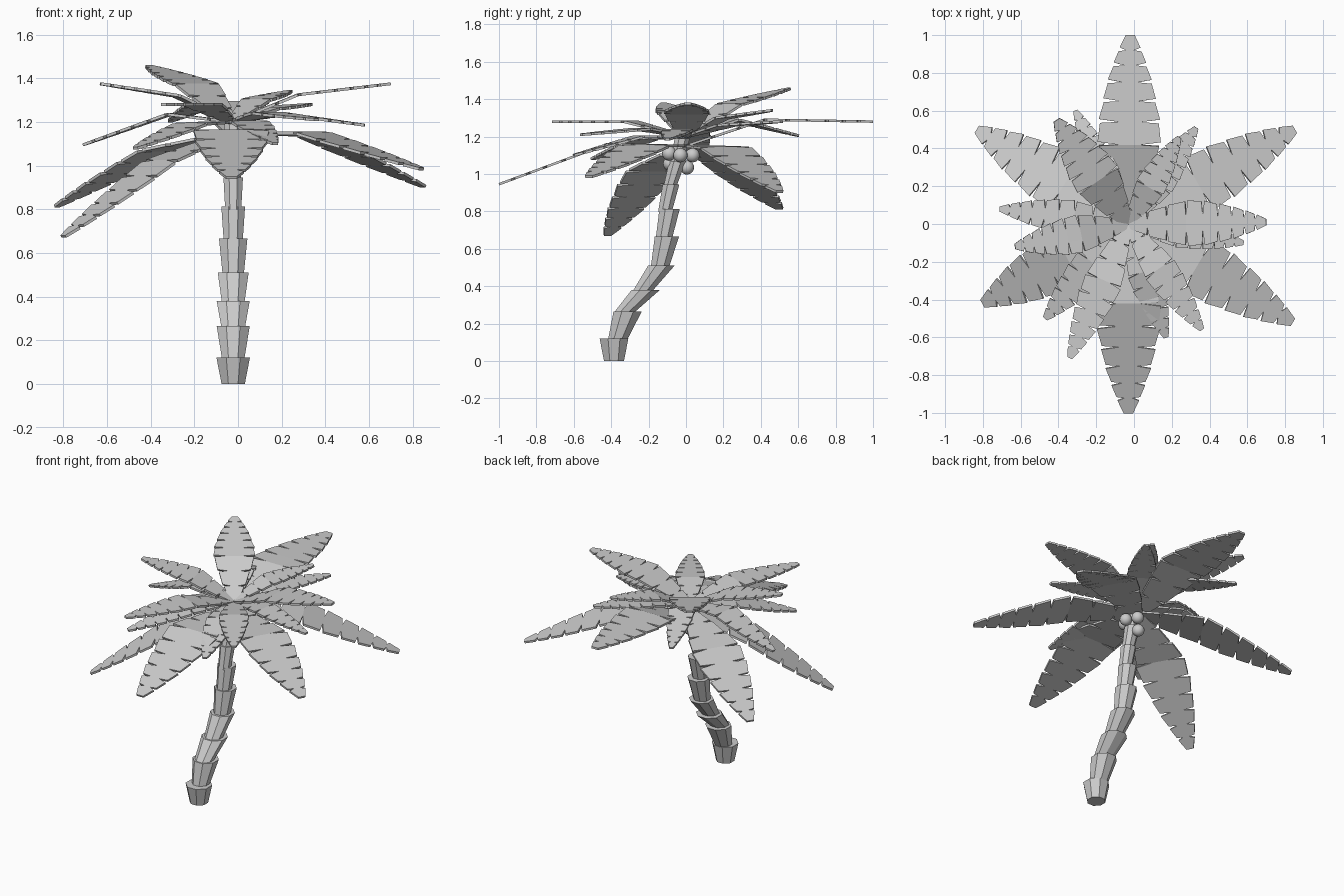
import bpy, bmesh, math
from mathutils import Vector

if "Cube" in bpy.data.objects:
    bpy.data.objects.remove(bpy.data.objects["Cube"])


def finish(name, bm):
    bmesh.ops.recalc_face_normals(bm, faces=bm.faces)
    me = bpy.data.meshes.new(name)
    bm.to_mesh(me)
    bm.free()
    ob = bpy.data.objects.new(name, me)
    bpy.context.collection.objects.link(ob)
    return ob


# Trunk: stacked flared eight-sided cups following a leaning curve
def trunk_cup(i, y0, z0, r0, y1, z1, r1, n=8):
    bm = bmesh.new()
    rings = []
    for y, z, r in ((y0, z0, r0), (y1, z1, r1)):
        rings.append([bm.verts.new((-.022 + r * math.cos(math.tau * (k + .5) / n) * 1.05,
                                    y + r * math.sin(math.tau * (k + .5) / n) * 1.05, z))
                      for k in range(n)])
    a, b = rings
    for k in range(n):
        j = (k + 1) % n
        bm.faces.new((a[k], a[j], b[j], b[k]))
    bm.faces.new(a[::-1])
    bm.faces.new(b)
    finish(f"trunk_segment_{i}", bm)


cups = [(-.385, 0, .055, -.385, .12, .079),
        (-.365, .115, .053, -.312, .265, .078),
        (-.335, .255, .055, -.215, .38, .078),
        (-.235, .37, .053, -.132, .51, .073),
        (-.14, .50, .05, -.102, .665, .067),
        (-.118, .655, .045, -.088, .812, .056),
        (-.112, .80, .038, -.08, .945, .046),
        (-.085, .935, .036, -.045, 1.07, .046),
        (-.05, 1.06, .035, -.02, 1.19, .042)]
for i, c in enumerate(cups):
    trunk_cup(i + 1, *c)

# Leaf: lance shape bent once, with slits running in from both edges
STATIONS = [0, .14, .28, .42, .54, .65, .75, .84, .92, 1]
PROFILE = [(0, .2), (.2, .65), (.42, 1), (.55, .97), (.75, .72), (.9, .42), (1, .15)]
BEND = .42


def width_at(s):
    for (a, wa), (b, wb) in zip(PROFILE, PROFILE[1:]):
        if s <= b:
            return wa + (wb - wa) * (s - a) / (b - a)
    return PROFILE[-1][1]


def leaf(name, root, mid_z, tip, half):
    root, tip = Vector(root), Vector(tip)
    mid = root.lerp(tip, BEND)
    mid.z = mid_z
    d = tip - root
    side = Vector((-d.y, d.x, 0)).normalized()

    def pt(s, off):
        p = root.lerp(mid, s / BEND) if s <= BEND else mid.lerp(tip, (s - BEND) / (1 - BEND))
        return p + side * off

    bm = bmesh.new()
    for sg in (1, -1):
        for s0, s1 in zip(STATIONS, STATIONS[1:]):
            o0 = s0 + (.014 if s0 > 0 else 0)
            o1 = s1 - (.006 if s1 < 1 else 0)
            w0, w1 = width_at(s0) * half, width_at(s1) * half
            inner = [pt(s0, 0), pt(s1, 0), pt(s1, sg * w1 * .35), pt(s0, sg * w0 * .35)]
            outer = [inner[3], inner[2], pt(o1, sg * width_at(o1) * half * .97),
                     pt(o0, sg * width_at(o0) * half * 1.02)]
            for quad in (inner, outer):
                vs = [bm.verts.new(p) for p in quad]
                bm.faces.new(vs if sg > 0 else vs[::-1])
    bmesh.ops.remove_doubles(bm, verts=bm.verts, dist=.0005)
    ob = finish(name, bm)
    mod = ob.modifiers.new("thickness", 'SOLIDIFY')
    mod.thickness = .013
    mod.offset = 0


# Large lower crown: bend height, tip position, half width
lower = [(1.29, (-.02, 1.0, 1.28), .165),
         (1.14, (.85, .50, .905), .155),
         (1.07, (-.83, .50, .815), .155),
         (1.02, (-.80, -.42, .675), .155),
         (1.15, (.84, -.52, .985), .155),
         (1.16, (-.03, -1.0, .945), .17)]
for i, (mz, tip, h) in enumerate(lower):
    leaf(f"large_leaf_{i + 1}", (-.03, 0, 1.15), mz, tip, h)

# Smaller upper crown
upper = [(1.325, (.70, .01, 1.375), .12),
         (1.235, (-.71, .08, 1.095), .09),
         (1.32, (-.63, -.12, 1.375), .10),
         (1.37, (-.41, .55, 1.455), .125),
         (1.29, (-.31, .60, 1.205), .08),
         (1.26, (.33, .51, 1.28), .09),
         (1.30, (.24, .46, 1.34), .08),
         (1.235, (.58, -.10, 1.185), .08),
         (1.28, (-.34, -.71, 1.28), .10),
         (1.19, (-.47, -.50, 1.08), .10),
         (1.24, (.36, -.56, 1.21), .09),
         (1.20, (.17, -.60, 1.10), .09)]
for i, (mz, tip, h) in enumerate(upper):
    leaf(f"small_leaf_{i + 1}", (-.03, 0, 1.2), mz, tip, h)

# Coconuts hanging around the trunk top
nuts = [(.0, -.09, 1.11), (.04, -.03, 1.10), (.0, .035, 1.10),
        (-.035, -.085, 1.055), (-.03, .005, 1.035)]
for i, p in enumerate(nuts):
    bpy.ops.mesh.primitive_uv_sphere_add(segments=16, ring_count=10, radius=.038, location=p)
    bpy.context.object.name = f"coconut_{i + 1}"
    bpy.ops.object.shade_smooth()
